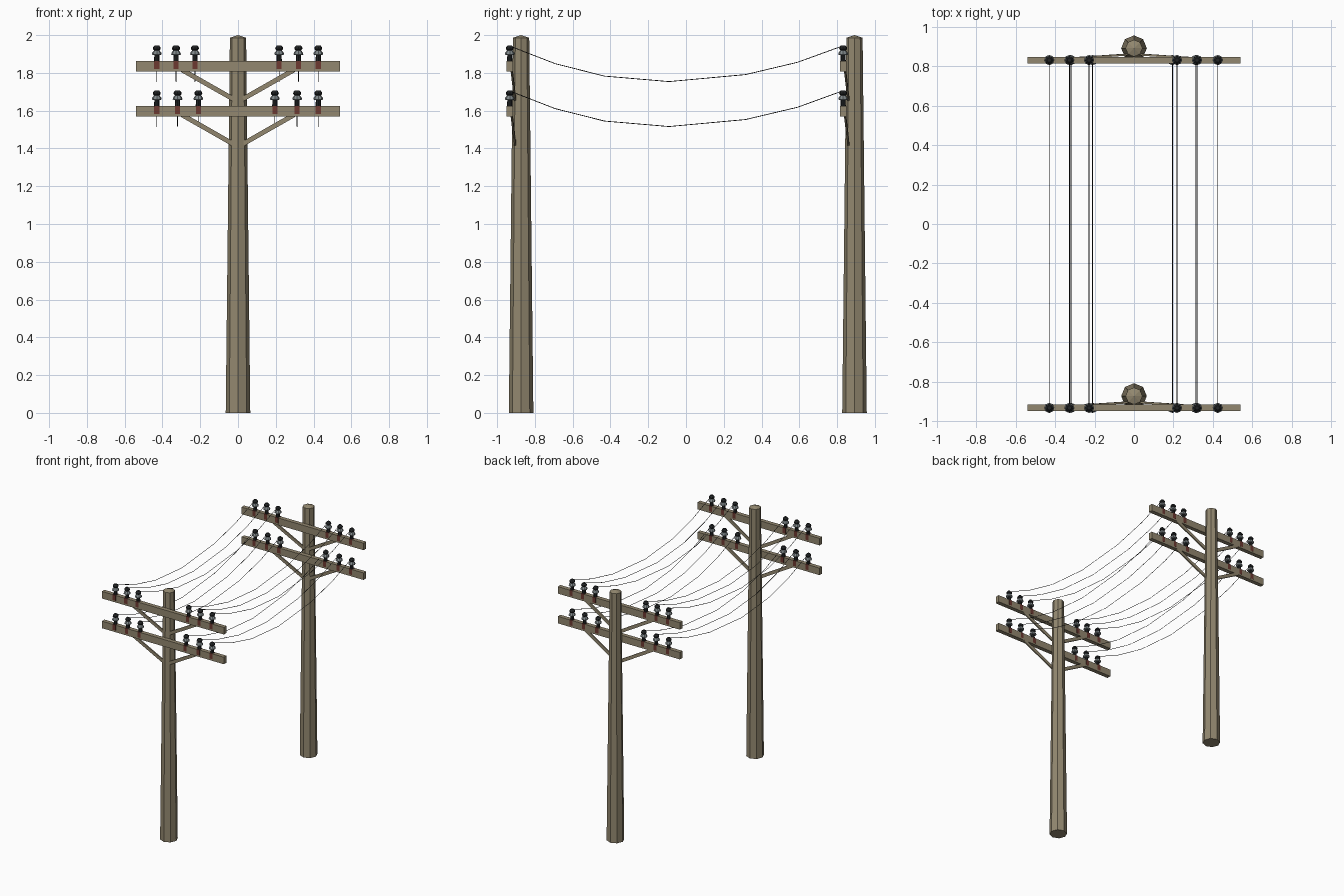
import bpy, bmesh, math
from mathutils import Vector

if "Cube" in bpy.data.objects:
    bpy.data.objects.remove(bpy.data.objects["Cube"])


def mat(name, rgb):
    m = bpy.data.materials.new(name)
    m.diffuse_color = (*rgb, 1)
    m.use_nodes = True
    m.node_tree.nodes["Principled BSDF"].inputs["Base Color"].default_value = m.diffuse_color
    return m


WOOD = mat("wood", (0.29, 0.245, 0.16))
RED = mat("red_brown", (0.15, 0.04, 0.03))
BLACK = mat("black", (0.015, 0.017, 0.018))
GREY = mat("grey_glaze", (0.22, 0.25, 0.26))
WIRE = mat("wire", (0.02, 0.02, 0.02))


def finish(name, bm, m):
    bmesh.ops.recalc_face_normals(bm, faces=bm.faces)
    me = bpy.data.meshes.new(name)
    bm.to_mesh(me)
    bm.free()
    me.materials.append(m)
    ob = bpy.data.objects.new(name, me)
    bpy.context.collection.objects.link(ob)
    return ob


def lathe(name, profile, loc, m, sides=8):
    """Turn (radius, z) points around z; radius 0 makes a tip."""
    bm = bmesh.new()
    rings = []
    for r, z in profile:
        n = sides if r > 0 else 1
        rings.append([bm.verts.new((loc[0] + r * math.cos(2 * math.pi * i / sides),
                                    loc[1] + r * math.sin(2 * math.pi * i / sides),
                                    loc[2] + z)) for i in range(n)])
    for a, b in zip(rings, rings[1:]):
        for i in range(sides):
            j = (i + 1) % sides
            if len(b) == 1:
                bm.faces.new((a[i], a[j], b[0]))
            else:
                bm.faces.new((a[i], a[j], b[j], b[i]))
    for ring in (rings[0], rings[-1]):
        if len(ring) > 1:
            bm.faces.new(ring)
    return finish(name, bm, m)


def box(name, centre, size, m):
    bm = bmesh.new()
    bmesh.ops.create_cube(bm, size=1)
    for v in bm.verts:
        v.co = Vector(centre) + Vector([a * b for a, b in zip(v.co, size)])
    return finish(name, bm, m)


def bar(name, p, q, w, t, m):
    """Rectangular bar from p to q, t thick towards y."""
    p, q = Vector(p), Vector(q)
    d = (q - p).normalized()
    side = d.cross(Vector((0, 1, 0))).normalized() * w / 2
    dep = d.cross(side).normalized() * t / 2
    bm = bmesh.new()
    for e in (p, q):
        for a, b in ((1, 1), (1, -1), (-1, -1), (-1, 1)):
            bm.verts.new(e + side * a + dep * b)
    bm.verts.ensure_lookup_table()
    v = bm.verts
    for i in range(4):
        j = (i + 1) % 4
        bm.faces.new((v[i], v[j], v[4 + j], v[4 + i]))
    bm.faces.new(v[0:4])
    bm.faces.new(v[4:8])
    return finish(name, bm, m)


# arm mid height -> insulator x positions
ARMS = {1.835: (-0.43, -0.328, -0.228, 0.218, 0.32, 0.425),
        1.597: (-0.43, -0.32, -0.21, 0.195, 0.313, 0.425)}
ARM_OFFSET = -0.06

for pole_y in (-0.873, 0.892):
    # tapered eight-sided pole with a shallow pointed top
    lathe("pole", [(0.065, 0), (0.043, 1.986), (0, 2.0)], (0, pole_y, 0), WOOD)
    y = pole_y + ARM_OFFSET
    for z, xs in ARMS.items():
        box("cross_arm", (0, y, z), (1.08, 0.033, 0.056), WOOD)
        # diagonal braces
        for s in (-1, 1):
            bar("brace", (s * 0.295, y + 0.01, z - 0.02),
                (s * 0.028, pole_y - 0.032, z - 0.172), 0.025, 0.01, WOOD)
        for x in xs:
            # pin seated in the arm, stem, bell and cap
            box("insulator_pin", (x, y, z + 0.007), (0.027, 0.0345, 0.044), RED)
            lathe("insulator_stem", [(0.014, 0.02), (0.013, 0.068)], (x, y, z), BLACK)
            lathe("insulator_bell", [(0.018, 0.059), (0.026, 0.062), (0.024, 0.072),
                                     (0.013, 0.086)], (x, y, z), GREY)
            lathe("insulator_cap", [(0.012, 0.082), (0.021, 0.091), (0.02, 0.101),
                                    (0.011, 0.111)], (x, y, z), BLACK)

# sagging wires: (y, height above the arm middle)
SAG = [(-0.925, 0.104), (-0.693, 0.014), (-0.432, -0.052), (-0.09, -0.081),
       (0.315, -0.044), (0.59, 0.021), (0.83, 0.108)]
for z, xs in ARMS.items():
    for x in xs:
        cu = bpy.data.curves.new("wire", "CURVE")
        cu.dimensions = "3D"
        cu.bevel_depth = 0.002
        cu.bevel_resolution = 0
        cu.use_fill_caps = True
        sp = cu.splines.new("POLY")
        sp.points.add(len(SAG) - 1)
        for pt, (wy, wz) in zip(sp.points, SAG):
            pt.co = (x, wy, z + wz, 1)
        cu.materials.append(WIRE)
        bpy.context.collection.objects.link(bpy.data.objects.new("wire", cu))
